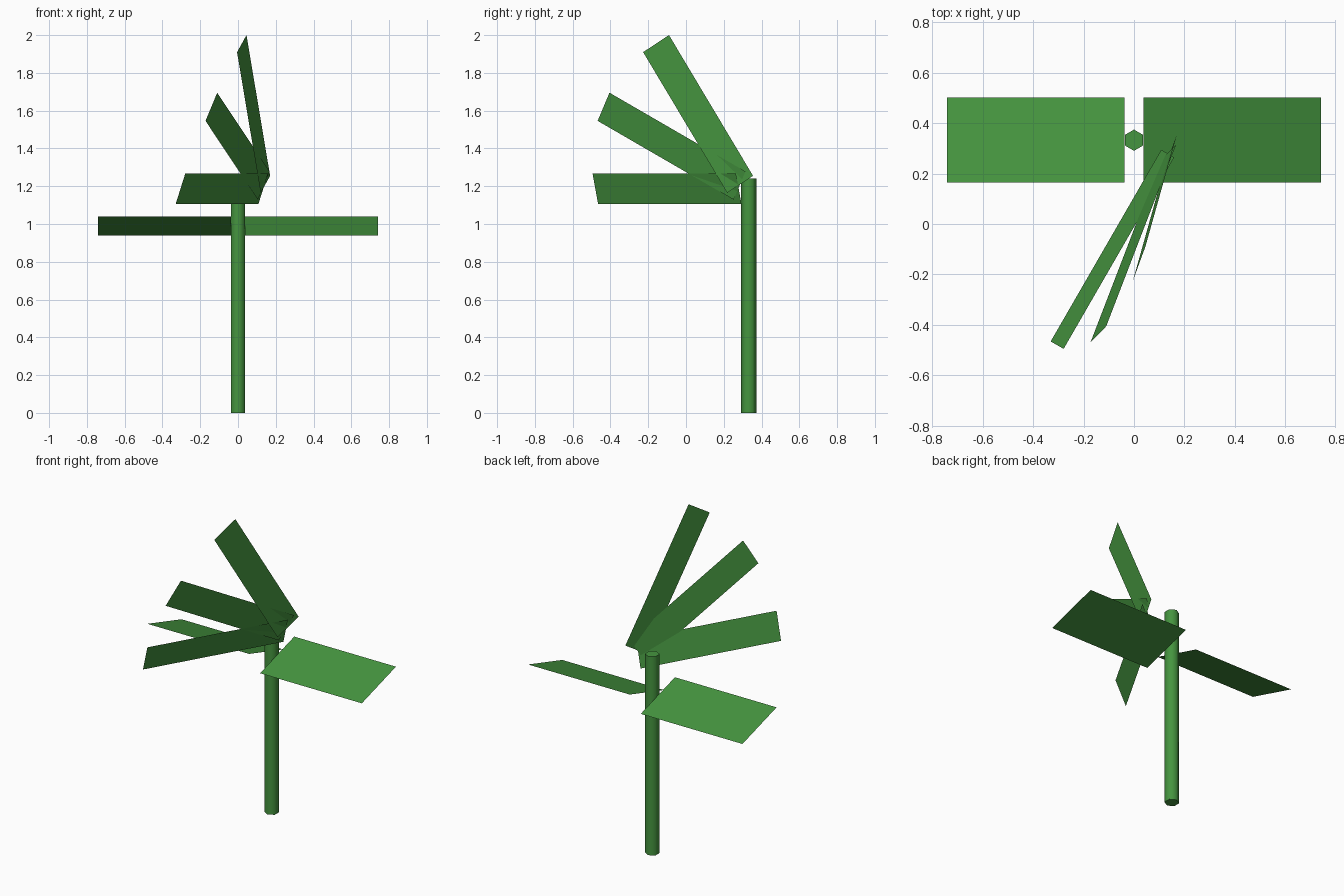
import bpy
from math import atan2, pi
from mathutils import Matrix, Vector

if "Cube" in bpy.data.objects:
    bpy.data.objects.remove(bpy.data.objects["Cube"])

STEM_Y = 0.332

green = bpy.data.materials.new("leaf_green")
green.diffuse_color = (0.06, 0.30, 0.05, 1)
green.use_nodes = True
green.node_tree.nodes["Principled BSDF"].inputs["Base Color"].default_value = green.diffuse_color


def blade(name, centre, along, across, length, width):
    """Flat rectangular blade spanned by two directions."""
    u = Vector(along).normalized()
    v = Vector(across)
    v = (v - u * v.dot(u)).normalized()
    basis = Matrix((u, v, u.cross(v))).transposed().to_4x4()
    bpy.ops.mesh.primitive_plane_add(size=1)
    ob = bpy.context.object
    ob.name = name
    ob.matrix_world = (Matrix.Translation(centre) @ basis
                       @ Matrix.Diagonal((length, width, 1, 1)))
    ob.data.materials.append(green)
    return ob


# Six-sided stem
bpy.ops.mesh.primitive_cylinder_add(vertices=6, radius=0.042, depth=1.24,
                                    location=(0, STEM_Y, 0.62))
stem = bpy.context.object
stem.name = "stem"
stem.data.materials.append(green)
bpy.ops.object.shade_smooth_by_angle(angle=pi / 2.5)

# Two side leaves, tilted opposite ways like propeller blades
for name, s in (("right_leaf", 1), ("left_leaf", -1)):
    blade(name, (s * 0.389, STEM_Y, 0.99), (s, 0, 0),
          (0, s * 0.336, 0.10 * 1) if s > 0 else (0, -0.336, 0.10), 0.702, 0.351)

# Three flower petals fanned forward and upward: outer lower corner, outer upper corner, direction to base
petals = (
    ("low_petal", (-0.330, -0.465, 1.105), (-0.279, -0.495, 1.268), (0.438, 0.759, 0.0)),
    ("middle_petal", (-0.172, -0.468, 1.546), (-0.110, -0.405, 1.695), (0.277, 0.720, -0.417)),
    ("top_petal", (-0.005, -0.227, 1.910), (0.045, -0.090, 2.000), (0.125, 0.445, -0.745)),
)
for name, a, b, inward in petals:
    a, b, inward = Vector(a), Vector(b), Vector(inward)
    blade(name, (a + b + inward) / 2, inward, b - a, inward.length, (b - a).length)
